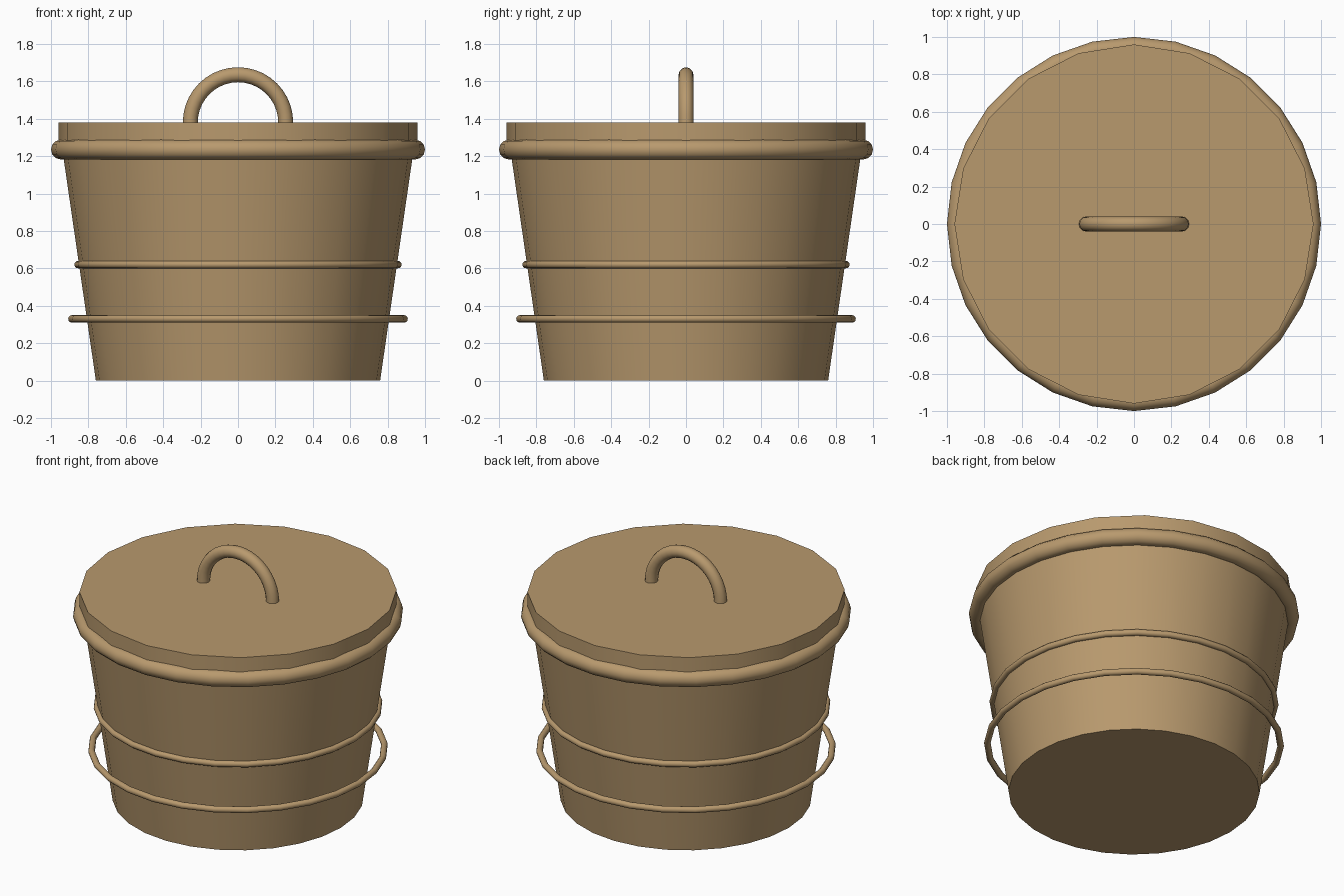
import bpy
import bmesh
from math import cos, sin, pi, radians
from mathutils import Matrix

cube = bpy.data.objects.get("Cube")
if cube:
    bpy.data.objects.remove(cube, do_unlink=True)

wood = bpy.data.materials.new("tan_wood")
wood.use_nodes = True
tan = (0.48, 0.32, 0.155, 1)
wood.diffuse_color = tan
wood.node_tree.nodes["Principled BSDF"].inputs["Base Color"].default_value = tan


def finish(name, bm):
    """Turn a bmesh into a smooth-shaded object with sharp creases."""
    bmesh.ops.recalc_face_normals(bm, faces=bm.faces)
    mesh = bpy.data.meshes.new(name)
    bm.to_mesh(mesh)
    bm.free()
    mesh.materials.append(wood)
    obj = bpy.data.objects.new(name, mesh)
    bpy.context.collection.objects.link(obj)
    bpy.ops.object.select_all(action='DESELECT')
    obj.select_set(True)
    bpy.context.view_layer.objects.active = obj
    bpy.ops.object.shade_smooth_by_angle(angle=radians(35))
    return obj


def drum(name, low_radius, high_radius, low, high, sides):
    """Closed upright cylinder or taper, with a corner on each axis."""
    bm = bmesh.new()
    bmesh.ops.create_cone(
        bm, cap_ends=True, segments=sides, radius1=low_radius,
        radius2=high_radius, depth=high - low,
        matrix=Matrix.Translation((0, 0, (low + high) / 2)))
    return finish(name, bm)


def ring(name, radius, thickness, z, sides=28, tube_sides=12, upright=False):
    """Full flat torus, or an upright half torus with capped ends."""
    bm = bmesh.new()
    loops = []
    for i in range(sides + 1 if upright else sides):
        turn = (pi if upright else 2 * pi) * i / sides
        loop = []
        for j in range(tube_sides):
            tilt = 2 * pi * j / tube_sides
            r = radius + thickness * cos(tilt)
            a, b, c = r * cos(turn), r * sin(turn), thickness * sin(tilt)
            loop.append(bm.verts.new((a, -c, z + b) if upright else (a, b, z + c)))
        loops.append(loop)
    pairs = list(zip(loops, loops[1:]))
    if upright:
        bm.faces.new(loops[0])
        bm.faces.new(loops[-1])
    else:
        pairs.append((loops[-1], loops[0]))
    for one, two in pairs:
        for j in range(tube_sides):
            k = (j + 1) % tube_sides
            bm.faces.new((one[j], one[k], two[k], two[j]))
    return finish(name, bm)


# Tapered tub and its flat lid
drum("tub_body", 0.76, 0.94, 0, 1.24, 28)
drum("lid", 0.96, 0.96, 1.2, 1.38, 20)

# Thick rim and the two thin hoops, the lower one standing off the tub
ring("rim", 0.947, 0.053, 1.235)
ring("upper_hoop", 0.855, 0.02, 0.62)
ring("lower_hoop", 0.888, 0.02, 0.33)

# Arched lid handle
ring("lid_handle", 0.255, 0.04, 1.38, sides=20, upright=True)
